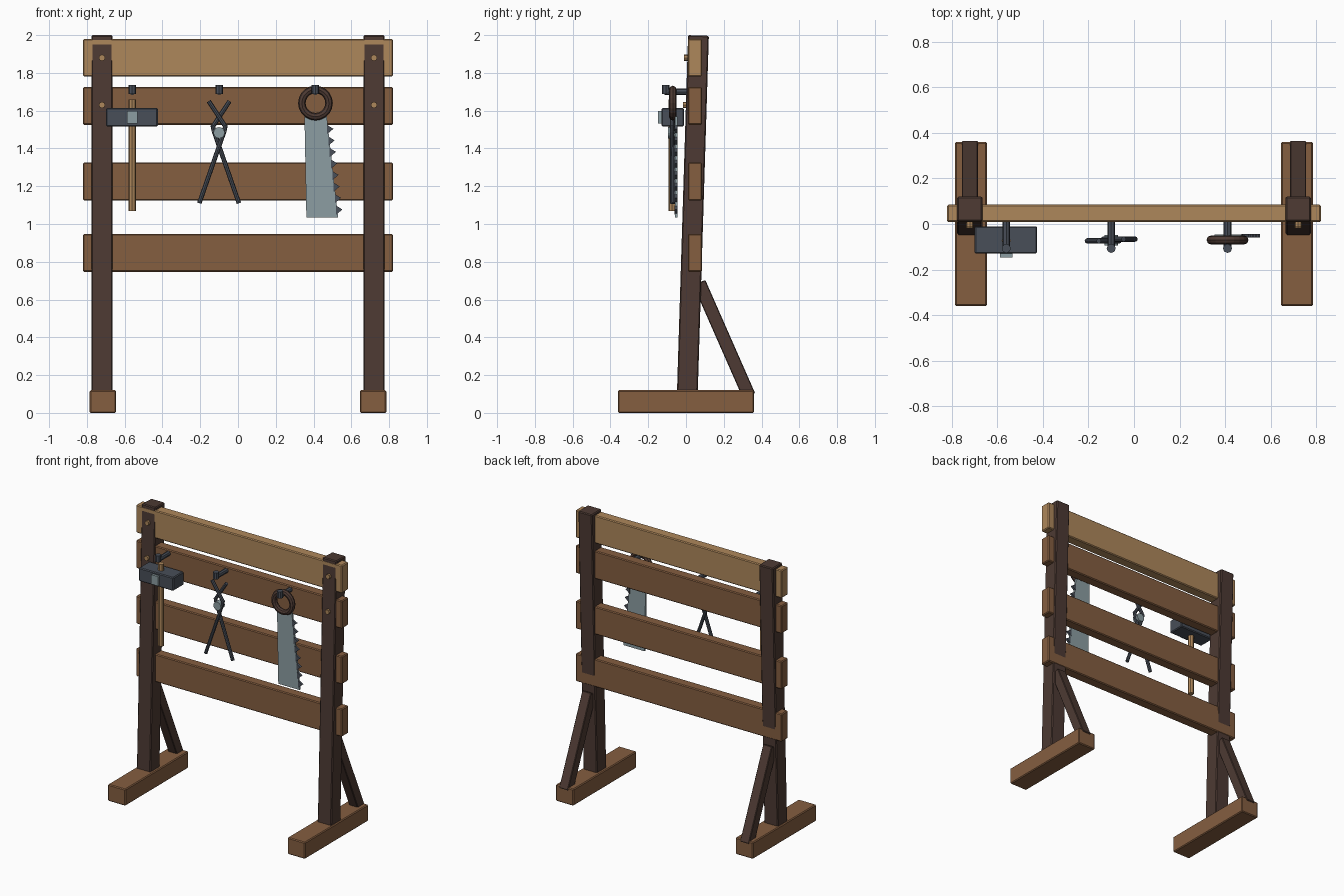
import bpy, math
from mathutils import Vector

cube = bpy.data.objects.get("Cube")
if cube:
    bpy.data.objects.remove(cube, do_unlink=True)


def material(name, rgb):
    """Flat material from 8-bit screen values, stored as linear."""
    col = []
    for c in rgb:
        c /= 255
        col.append(c / 12.92 if c <= 0.04045 else ((c + 0.055) / 1.055) ** 2.4)
    col.append(1)
    m = bpy.data.materials.new(name)
    m.use_nodes = True
    m.diffuse_color = col
    m.node_tree.nodes["Principled BSDF"].inputs["Base Color"].default_value = col
    return m


DARK = material("dark wood", (77, 58, 51))
BROWN = material("brown wood", (133, 94, 64))
TAN = material("tan wood", (174, 135, 91))
IRON = material("dark iron", (72, 78, 88))
STEEL = material("pale steel", (140, 157, 162))


def finish(ob, name, mat, bevel=0, smooth=False):
    ob.name = ob.data.name = name
    ob.data.materials.append(mat)
    if bevel:
        mod = ob.modifiers.new("Soft edges", 'BEVEL')
        mod.width, mod.segments = bevel, 1
    if smooth:
        bpy.ops.object.shade_smooth_by_angle(angle=math.radians(40))
    return ob


def box(name, mat, center, size, bevel=0.0, tilt=0.0):
    bpy.ops.mesh.primitive_cube_add(size=1, location=center, rotation=(tilt, 0, 0))
    ob = bpy.context.object
    ob.scale = size
    bpy.ops.object.transform_apply(location=False, rotation=False, scale=True)
    return finish(ob, name, mat, bevel)


def beam(name, mat, start, end, width, depth, bevel):
    """Box running between two points in the same x plane."""
    a, b = Vector(start), Vector(end)
    d = b - a
    return box(name, mat, (a + b) / 2, (width, depth, d.length), bevel,
               math.atan2(-d.y, d.z))


def rod(name, mat, start, end, radius, sides=8, smooth=False):
    a, b = Vector(start), Vector(end)
    d = b - a
    bpy.ops.mesh.primitive_cylinder_add(vertices=sides, radius=radius, depth=d.length,
                                        location=(a + b) / 2)
    ob = bpy.context.object
    ob.rotation_euler = d.to_track_quat('Z', 'Y').to_euler()
    return finish(ob, name, mat, smooth=smooth)


def plate(name, mat, outline, y, thick):
    """Extrude an (x, z) outline, centred on y."""
    n = len(outline)
    verts = [(x, y + s * thick / 2, z) for s in (-1, 1) for x, z in outline]
    faces = [list(range(n)), list(range(2 * n - 1, n - 1, -1))]
    faces += [[i, i + n, (i + 1) % n + n, (i + 1) % n] for i in range(n)]
    me = bpy.data.meshes.new(name)
    me.from_pydata(verts, [], faces)
    ob = bpy.data.objects.new(name, me)
    bpy.context.collection.objects.link(ob)
    return finish(ob, name, mat)


# Frame: feet, leaning posts, braces and pegs on both sides
for side, s in (("left", 1), ("right", -1)):
    x = 0.72 * s
    box(f"{side}_foot", BROWN, (0.715 * s, 0, 0.06), (0.14, 0.72, 0.12), 0.006)
    beam(f"{side}_post", DARK, (x, 0.006, 0.07), (x, 0.066, 1.998), 0.11, 0.11, 0.006)
    beam(f"{side}_brace", DARK, (x, 0.07, 0.69), (x, 0.334, 0.09), 0.07, 0.07, 0.004)
    for i, (z, y) in enumerate(((1.88, 0.0), (1.63, -0.007))):
        rod(f"{side}_peg_{i + 1}", TAN, (x, y + 0.04, z), (x, y - 0.01, z), 0.017)

# Cross planks
for i, z in enumerate((0.847, 1.225, 1.625, 1.88)):
    box(f"plank_{i + 1}", TAN if i == 3 else BROWN, (0, 0.047, z),
        (1.64, 0.075, 0.2), 0.006)

# Hooks
for name, x in (("hammer", -0.56), ("tongs", -0.10), ("saw", 0.41)):
    rod(f"{name}_hook", IRON, (x, 0.015, 1.7), (x, -0.115, 1.7), 0.017)
    rod(f"{name}_hook_tip", IRON, (x, -0.107, 1.688), (x, -0.107, 1.735), 0.02)

# Hammer
rod("hammer_handle", TAN, (-0.56, -0.073, 1.07), (-0.56, -0.073, 1.66), 0.02)
box("hammer_head", IRON, (-0.562, -0.07, 1.565), (0.275, 0.12, 0.097), 0.006)
box("hammer_face", STEEL, (-0.56, -0.137, 1.565), (0.056, 0.02, 0.068))

# Tongs: two crossing handles with jaws and a pivot
for side, s in (("left", 1), ("right", -1)):
    y = -0.07 + 0.004 * s
    rod(f"tongs_{side}_handle", IRON, (-0.1 + 0.105 * s, y, 1.11),
        (-0.1 - 0.027 * s, y, 1.49), 0.012)
    rod(f"tongs_{side}_jaw", IRON, (-0.1 - 0.027 * s, y, 1.49),
        (-0.1 - 0.034 * s, y, 1.523), 0.012)
    rod(f"tongs_{side}_tip", IRON, (-0.1 - 0.034 * s, y, 1.515),
        (-0.1 + 0.055 * s, y, 1.65), 0.012)
rod("tongs_pivot", STEEL, (-0.1, -0.095, 1.483), (-0.1, -0.048, 1.483), 0.03, 12)

# Saw: ring grip, tapering blade and teeth
bpy.ops.mesh.primitive_torus_add(major_radius=0.072, minor_radius=0.02,
                                 major_segments=20, minor_segments=8,
                                 location=(0.41, -0.07, 1.64),
                                 rotation=(math.pi / 2, 0, 0))
finish(bpy.context.object, "saw_grip", DARK)
plate("saw_blade", STEEL,
      [(0.362, 1.035), (0.53, 1.035), (0.47, 1.57), (0.352, 1.57)], -0.052, 0.014)
for i in range(8):
    z = 1.5 - 0.061 * i
    edge = 0.53 - (z - 1.035) * 0.112
    plate(f"saw_tooth_{i + 1}", IRON,
          [(edge - 0.006, z - 0.024), (edge + 0.027, z + 0.004), (edge - 0.006, z + 0.024)],
          -0.052, 0.016)
